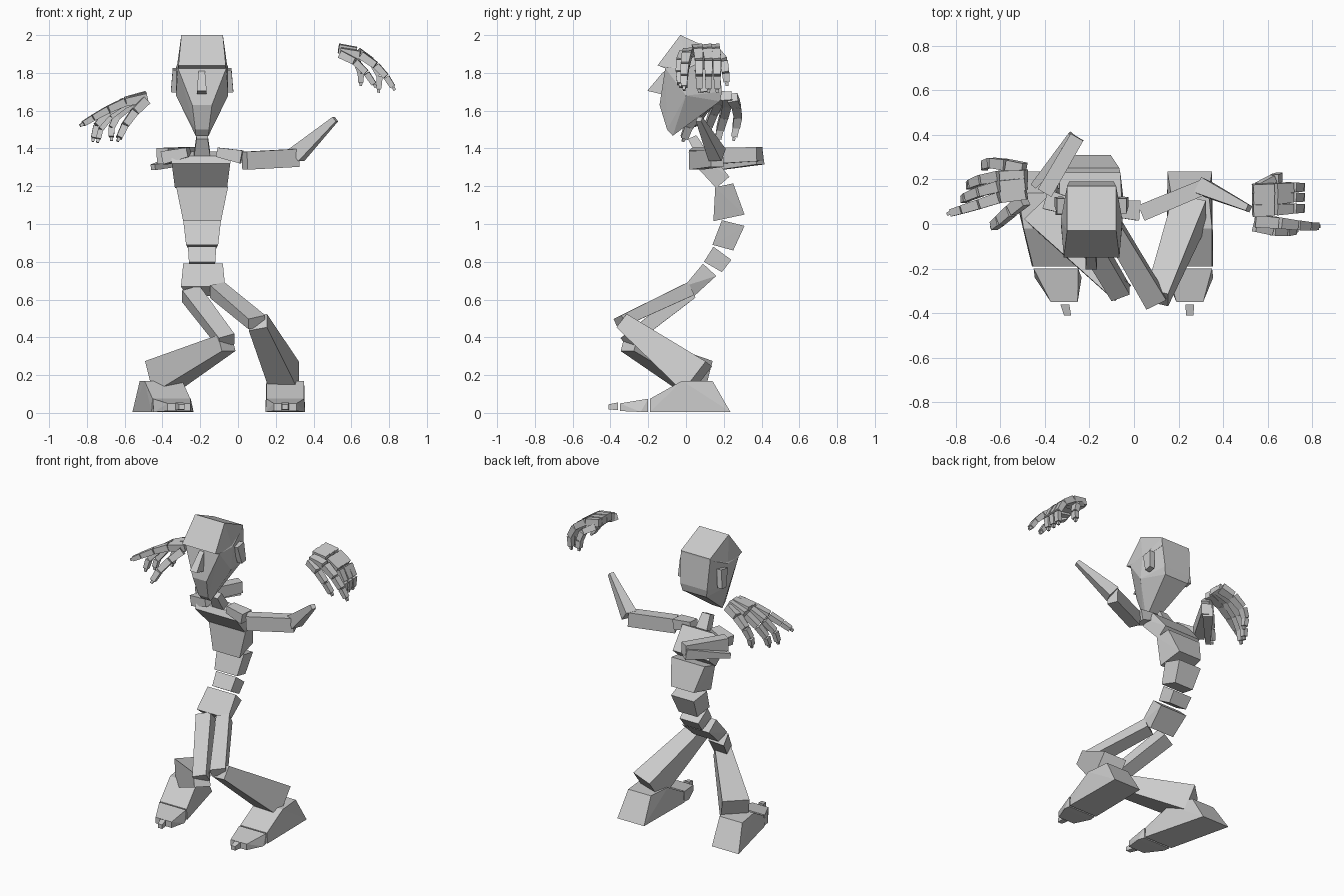
import bpy, bmesh
from mathutils import Vector as V


def hull(name, pts):
    bm = bmesh.new()
    for p in pts:
        bm.verts.new(p)
    res = bmesh.ops.convex_hull(bm, input=bm.verts)
    junk = [v for v in bm.verts if not v.link_faces]
    bmesh.ops.delete(bm, geom=junk, context='VERTS')
    bmesh.ops.recalc_face_normals(bm, faces=bm.faces)
    me = bpy.data.meshes.new(name)
    bm.to_mesh(me)
    bm.free()
    ob = bpy.data.objects.new(name, me)
    bpy.context.collection.objects.link(ob)
    return ob


def block(name, cx, prof, k=0.0):
    """Symmetric solid from side profile points (y, z, half width); k skews x along y."""
    return hull(name, [(cx + k * y + s * h, y, z) for y, z, h in prof for s in (-1, 1)])


def bone(name, p0, p1, size0, size1, ref=(1, 0, 0)):
    """Tapered four-sided bone; sizes are (width along ref, depth)."""
    p0, p1 = V(p0), V(p1)
    ax = (p1 - p0).normalized()
    side = V(ref)
    side = (side - ax * side.dot(ax)).normalized()
    up = ax.cross(side)
    pts = [p + side * (a * w / 2) + up * (b * d / 2)
           for p, (w, d) in ((p0, size0), (p1, size1))
           for a in (-1, 1) for b in (-1, 1)]
    return hull(name, pts)


def finger(name, pts, w=0.056):
    """Chain of short segments with a small nub at the tip."""
    pts = [V(p) for p in pts]
    for i, (a, b) in enumerate(zip(pts, pts[1:])):
        d = b - a
        s = w * (1 - 0.11 * i)
        bone(f"{name}_segment_{i + 1}", a + d * 0.03, b - d * 0.03,
             (s, s * 0.85), (s * 0.88, s * 0.75), (0, 1, 0.1))
    d = (pts[-1] - pts[-2]).normalized()
    bone(name + "_tip", pts[-1], pts[-1] + d * 0.02, (0.018, 0.018), (0.014, 0.014), (0, 1, 0.1))


CX = -0.19

# head: face wedge united with an overhanging forehead cap
head = block("head", CX, [(-0.11, 1.825, 0.128), (-0.14, 1.63, 0.052), (-0.10, 1.50, 0.036),
                          (-0.07, 1.467, 0.034), (0.0, 1.68, 0.138), (0.02, 1.83, 0.138),
                          (0.18, 1.65, 0.09), (0.19, 1.70, 0.10), (0.17, 1.90, 0.11)])
cap = block("forehead", CX, [(-0.03, 2.0, 0.11), (0.17, 1.91, 0.11), (-0.15, 1.84, 0.125),
                             (-0.10, 1.82, 0.125), (0.02, 1.81, 0.137), (0.17, 1.85, 0.11)])
mod = head.modifiers.new("unite", 'BOOLEAN')
mod.operation = 'UNION'
mod.solver = 'EXACT'
mod.object = cap
bpy.context.view_layer.objects.active = head
bpy.ops.object.modifier_apply(modifier="unite")
bpy.data.objects.remove(cap)
block("nose", CX - 0.002, [(-0.10, 1.82, 0.014), (-0.125, 1.80, 0.018), (-0.205, 1.705, 0.026),
                           (-0.12, 1.685, 0.026)])
for s in (-1, 1):
    bone("ear", (CX + s * 0.138, 0.08, 1.82), (CX + s * 0.148, 0.10, 1.70),
         (0.035, 0.07), (0.035, 0.045))

# neck, spine and pelvis
block("neck", CX, [(0.01, 1.45, 0.03), (0.055, 1.47, 0.03), (0.11, 1.385, 0.042), (0.055, 1.36, 0.042)])
block("upper_chest", -0.196, [(0.04, 1.32, 0.155), (0.06, 1.36, 0.155), (0.12, 1.385, 0.14),
                              (0.23, 1.25, 0.135), (0.16, 1.19, 0.138)])
block("lower_chest", CX, [(0.155, 1.195, 0.137), (0.25, 1.215, 0.125), (0.31, 1.05, 0.085), (0.145, 1.015, 0.1)])
block("abdomen", CX, [(0.19, 1.02, 0.10), (0.31, 0.99, 0.085), (0.25, 0.86, 0.07), (0.14, 0.89, 0.085)])
block("lower_spine", CX, [(0.145, 0.88, 0.075), (0.24, 0.81, 0.07), (0.19, 0.745, 0.065), (0.095, 0.80, 0.07)])
block("pelvis", CX + 0.005, [(0.09, 0.79, 0.105), (0.16, 0.725, 0.10), (0.045, 0.62, 0.09), (-0.01, 0.67, 0.117)])

# legs
bone("left_thigh", (-0.11, 0.01, 0.65), (0.10, -0.35, 0.48), (0.085, 0.075), (0.10, 0.06))
bone("left_shin", (0.105, -0.33, 0.48), (0.25, 0.06, 0.18), (0.10, 0.09), (0.15, 0.20))
bone("right_thigh", (-0.25, 0.01, 0.63), (-0.06, -0.31, 0.38), (0.10, 0.08), (0.09, 0.07))
bone("right_shin", (-0.06, -0.30, 0.37), (-0.41, 0.06, 0.19), (0.10, 0.09), (0.17, 0.18), (1, 1, 0))

# feet
for side, cx, k in (("left", 0.25, 0.0), ("right", -0.40, -0.25)):
    block(side + "_foot", cx, [(0.235, 0.005, 0.10), (0.14, 0.17, 0.085), (-0.02, 0.17, 0.10),
                               (-0.19, 0.075, 0.10), (-0.19, 0.005, 0.105)], k)
    block(side + "_toe", cx, [(-0.20, 0.075, 0.10), (-0.20, 0.005, 0.10),
                              (-0.35, 0.05, 0.06), (-0.35, 0.01, 0.06), (-0.24, 0.005, 0.105)], k)
    block(side + "_toe_tip", cx, [(-0.36, 0.055, 0.02), (-0.36, 0.015, 0.02),
                                  (-0.41, 0.045, 0.016), (-0.41, 0.018, 0.016)], k)

# shoulders and arms
UP = (0, 0, 1)
bone("left_collar", (-0.11, 0.07, 1.38), (0.02, 0.06, 1.355), (0.05, 0.07), (0.07, 0.09), UP)
bone("left_upper_arm", (0.035, 0.05, 1.335), (0.31, 0.165, 1.35), (0.095, 0.075), (0.095, 0.07), UP)
bone("left_forearm", (0.31, 0.165, 1.365), (0.515, 0.07, 1.555), (0.085, 0.075), (0.03, 0.03), UP)
bone("right_collar", (-0.26, 0.07, 1.38), (-0.39, 0.11, 1.35), (0.05, 0.07), (0.07, 0.09), UP)
bone("right_upper_arm", (-0.40, 0.14, 1.36), (-0.255, 0.39, 1.37), (0.085, 0.07), (0.075, 0.065), UP)
bone("right_forearm", (-0.265, 0.39, 1.35), (-0.45, 0.17, 1.30), (0.07, 0.065), (0.03, 0.03), UP)

# left hand: three similar curled fingers, one reaching forward, one thumb
for i, (y0, y1) in enumerate(((0.15, 0.165), (0.11, 0.12), (0.06, 0.07))):
    finger(f"left_finger_{i + 1}", [(0.53, y0, 1.93), (0.63, (y0 + y1) / 2, 1.915), (0.71, y1, 1.86),
                                    (0.75, y1, 1.785), (0.745, y1, 1.715)])
finger("left_finger_4", [(0.54, 0.015, 1.91), (0.65, 0.005, 1.895), (0.73, -0.005, 1.84),
                         (0.785, -0.01, 1.78), (0.82, -0.01, 1.725)])
finger("left_finger_5", [(0.54, -0.01, 1.90), (0.62, -0.03, 1.86), (0.68, -0.035, 1.80), (0.72, -0.03, 1.74)], 0.048)
finger("left_thumb", [(0.56, 0.16, 1.90), (0.63, 0.20, 1.86), (0.65, 0.21, 1.80), (0.65, 0.215, 1.75)], 0.05)

# right hand
finger("right_finger_1", [(-0.48, 0.14, 1.67), (-0.60, 0.12, 1.645), (-0.69, 0.09, 1.605),
                          (-0.77, 0.065, 1.56), (-0.82, 0.05, 1.53)])
finger("right_finger_2", [(-0.48, 0.18, 1.68), (-0.60, 0.17, 1.65), (-0.69, 0.145, 1.59),
                          (-0.75, 0.12, 1.52), (-0.765, 0.11, 1.455)])
finger("right_finger_3", [(-0.48, 0.215, 1.68), (-0.60, 0.215, 1.635), (-0.68, 0.20, 1.57),
                          (-0.73, 0.18, 1.50), (-0.74, 0.17, 1.45)])
finger("right_finger_4", [(-0.49, 0.245, 1.67), (-0.57, 0.265, 1.63), (-0.64, 0.275, 1.57),
                          (-0.67, 0.265, 1.51), (-0.67, 0.255, 1.46)])
finger("right_thumb", [(-0.49, 0.11, 1.65), (-0.55, 0.06, 1.59), (-0.60, 0.015, 1.52), (-0.63, -0.01, 1.455)])
